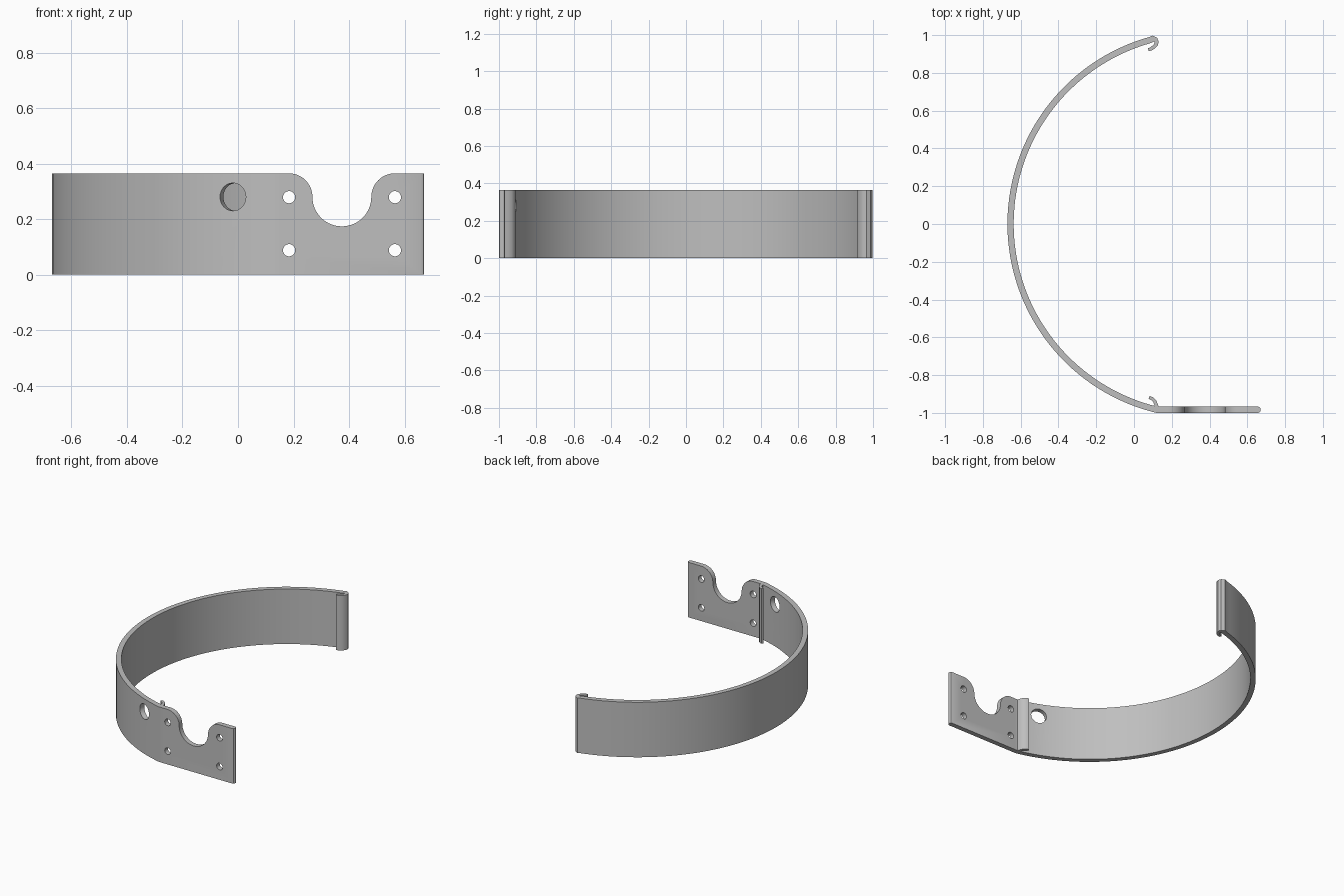
import bpy
import bmesh
from math import cos, sin, pi, radians
from mathutils import Vector

if "Cube" in bpy.data.objects:
    bpy.data.objects.remove(bpy.data.objects["Cube"])

HEIGHT = 0.365
HALF = 0.0165            # half thickness of the sheet
CENTRE_X, RADIUS = 0.358, 1.0115

metal = bpy.data.materials.new("grey_metal")
metal.use_nodes = True
GREY = (0.52, 0.52, 0.52, 1)
metal.diffuse_color = GREY
metal.node_tree.nodes["Principled BSDF"].inputs["Base Color"].default_value = GREY


def add_object(name, bm):
    bmesh.ops.recalc_face_normals(bm, faces=bm.faces)
    mesh = bpy.data.meshes.new(name)
    bm.to_mesh(mesh)
    bm.free()
    mesh.materials.append(metal)
    obj = bpy.data.objects.new(name, mesh)
    bpy.context.collection.objects.link(obj)
    return obj


def ribbon(name, path):
    """Upright strip along a plan path of (x, y, half thickness)."""
    bm = bmesh.new()
    points = [Vector(p[:2]) for p in path]
    rings = []
    for i, p in enumerate(points):
        along = points[min(i + 1, len(points) - 1)] - points[max(i - 1, 0)]
        side = Vector((-along.y, along.x)).normalized() * path[i][2]
        a, b = p + side, p - side
        rings.append([bm.verts.new((q.x, q.y, z))
                      for q, z in ((a, 0), (b, 0), (b, HEIGHT), (a, HEIGHT))])
    for r, s in zip(rings, rings[1:]):
        for k in range(4):
            n = (k + 1) % 4
            bm.faces.new((r[k], r[n], s[n], s[k]))
    bm.faces.new(rings[0])
    bm.faces.new(rings[-1])
    return add_object(name, bm)


def arc(cx, cy, r, start, end, steps):
    angles = [radians(start + (end - start) * i / steps) for i in range(steps + 1)]
    return [(cx + r * cos(a), cy + r * sin(a)) for a in angles]


def cut(target, cutter):
    mod = target.modifiers.new("cut", "BOOLEAN")
    mod.operation = "DIFFERENCE"
    mod.solver = "EXACT"
    mod.object = cutter
    cutter.hide_render = True
    bpy.context.view_layer.objects.active = target
    bpy.ops.object.modifier_apply(modifier=mod.name)
    bpy.data.objects.remove(cutter)


def drill(target, location, direction, radius):
    bm = bmesh.new()
    bmesh.ops.create_cone(bm, cap_ends=True, segments=32, radius1=radius,
                          radius2=radius, depth=0.2)
    cutter = add_object("drill", bm)
    cutter.rotation_mode = "QUATERNION"
    cutter.rotation_quaternion = Vector(direction).to_track_quat("Z", "Y")
    cutter.location = location
    bpy.context.view_layer.update()
    cut(target, cutter)


# Curved band with the rear hook and the flat mounting plate in one strip
hook = [(0.076, 0.922, 0.008), (0.092, 0.928, 0.009), (0.106, 0.938, 0.010),
        (0.117, 0.951, 0.010), (0.120, 0.965, 0.011), (0.114, 0.976, 0.013),
        (0.100, 0.981, HALF)]
curve = [(x, y, HALF) for x, y in arc(CENTRE_X, 0, RADIUS, 105.5, 256.4, 72)]
plate = [(0.15, -0.9835, HALF), (0.658, -0.9835, HALF),
         (0.666, -0.9835, 0.013), (0.670, -0.9835, 0.007)]
band = ribbon("band_and_plate", hook + curve + plate)

# Small curled lip behind the bend
lip = ribbon("inner_lip", [(0.080, -0.918, 0.008), (0.097, -0.925, 0.009),
                           (0.109, -0.937, 0.009), (0.116, -0.953, 0.009),
                           (0.122, -0.975, 0.010)])

# Round notch with flared shoulders in the plate's top edge
outline = (arc(0.183, 0.28, 0.085, 90, 0, 12)
           + arc(0.374, 0.28, 0.106, 180, 360, 28)[1:-1]
           + arc(0.565, 0.28, 0.085, 180, 90, 12)
           + [(0.565, 0.5), (0.183, 0.5)])
bm = bmesh.new()
face = bm.faces.new([bm.verts.new((x, -1.05, z)) for x, z in outline])
extruded = bmesh.ops.extrude_face_region(bm, geom=[face])
moved = [v for v in extruded["geom"] if isinstance(v, bmesh.types.BMVert)]
bmesh.ops.translate(bm, verts=moved, vec=(0, 0.13, 0))
cut(band, add_object("notch_cutter", bm))

# Four screw holes
for x in (0.184, 0.565):
    for z in (0.088, 0.279):
        drill(band, (x, -0.9835 - 0.05, z), (0, 1, 0), 0.022)

# Larger hole through the curved band
a = radians(-111.5)
drill(band, (CENTRE_X + RADIUS * cos(a), RADIUS * sin(a), 0.28),
      (cos(a), sin(a), 0), 0.05)

for obj in (band, lip):
    bpy.ops.object.select_all(action="DESELECT")
    obj.select_set(True)
    bpy.context.view_layer.objects.active = obj
    bpy.ops.object.shade_smooth_by_angle(angle=radians(32))
